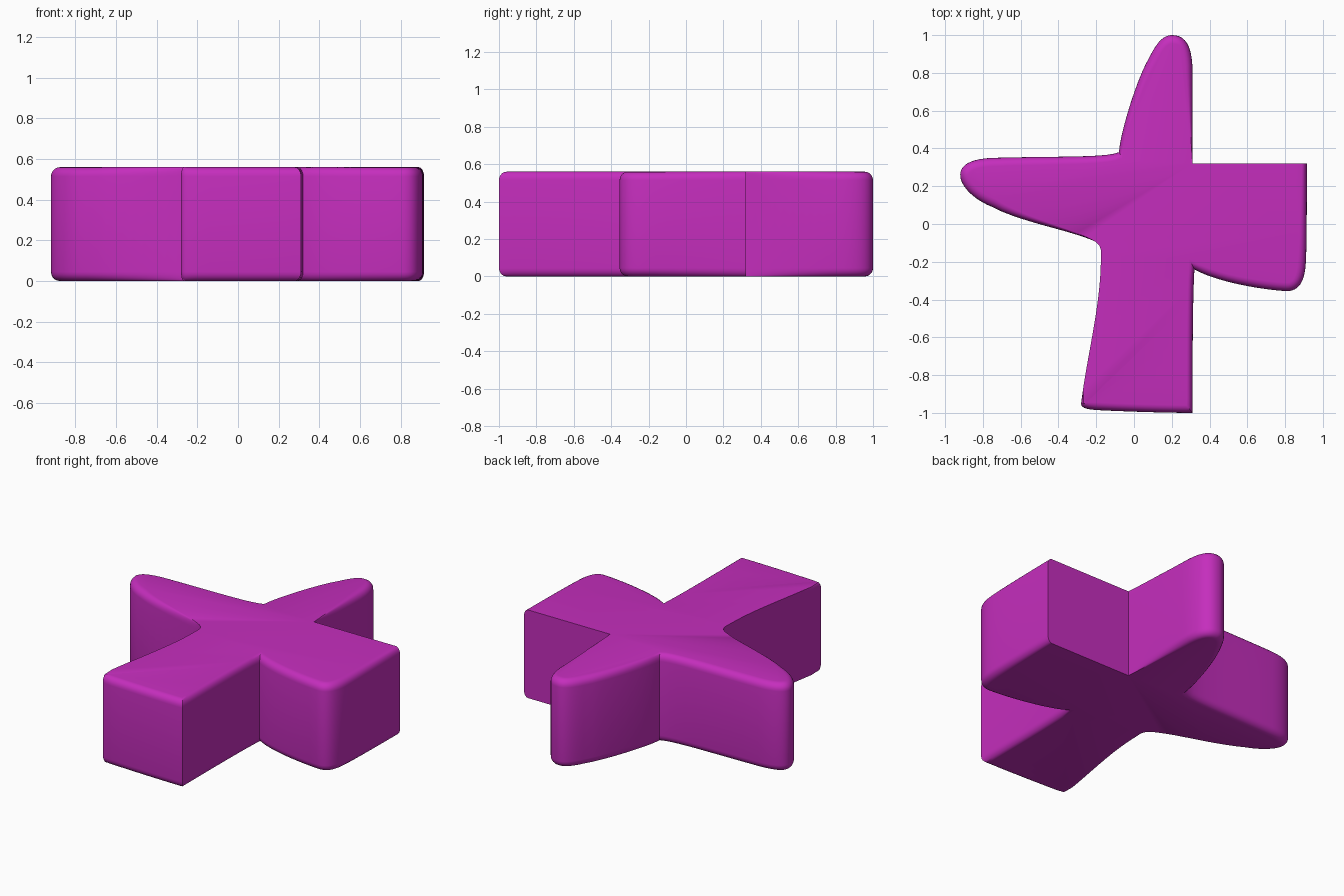
import bpy, bmesh, math
from mathutils import Vector
from mathutils.geometry import interpolate_bezier

cube = bpy.data.objects.get("Cube")
if cube:
    bpy.data.objects.remove(cube)

HEIGHT, ROUND, STEPS, RINGS = 0.56, 0.045, 10, 5

# Outline, counter-clockwise: handle, handle, end point, edge rounding at start and end
START = (0.31, -1.0)
OUTLINE = [
    # front arm, left side
    ((0.31, -0.75), (0.31, -0.4), (0.32, -0.24), 0.7, 0.7),
    # left arm
    ((0.42, -0.3), (0.65, -0.345), (0.8, -0.355), 0.8, 1),
    ((0.87, -0.36), (0.905, -0.31), (0.91, -0.2), 1, 1),
    ((0.915, -0.1), (0.915, 0.1), (0.915, 0.32), 1, 0.6),
    ((0.7, 0.32), (0.5, 0.32), (0.31, 0.32), 0, 0),
    # back arm
    ((0.31, 0.5), (0.312, 0.65), (0.31, 0.8), 0, 0.8),
    ((0.31, 0.95), (0.27, 1.0), (0.2, 1.0), 0.8, 1),
    ((0.15, 1.0), (0.115, 0.95), (0.08, 0.88), 1, 1),
    ((0.02, 0.78), (-0.07, 0.5), (-0.08, 0.38), 1, 0.5),
    # right arm
    ((-0.15, 0.35), (-0.4, 0.36), (-0.75, 0.35), 0.8, 1),
    ((-0.87, 0.345), (-0.92, 0.31), (-0.92, 0.26), 1, 1),
    ((-0.92, 0.2), (-0.85, 0.13), (-0.75, 0.09), 1, 1),
    ((-0.6, 0.01), (-0.35, -0.03), (-0.21, -0.09), 1, 0),
    ((-0.18, -0.11), (-0.17, -0.13), (-0.175, -0.18), 0, 0),
    # front arm, right side and end
    ((-0.175, -0.43), (-0.25, -0.7), (-0.28, -0.95), 0, 0),
    ((-0.28, -0.975), (-0.25, -0.98), (-0.2, -0.985), 0.6, 0.9),
    ((0.0, -0.995), (0.2, -1.0), (0.31, -1.0), 0.9, 0.9),
]


def sample_outline():
    """Return outline points and the rounding of the edge leaving and reaching each one."""
    points, leaving, reaching = [], [], []
    start = Vector(START)
    last_weight = OUTLINE[-1][4]
    for h1, h2, end, w0, w1 in OUTLINE:
        curve = interpolate_bezier(start, Vector(h1), Vector(h2), Vector(end), STEPS + 1)
        for i in range(STEPS):
            w = w0 + (w1 - w0) * i / STEPS
            points.append(Vector(curve[i][:2]))
            leaving.append(w)
            reaching.append(w if i else last_weight)
        start, last_weight = Vector(end), w1
    return points, leaving, reaching


def inset_directions(points, leaving, reaching):
    """Inward move of every point, mitred where two edges meet at a corner."""
    moves = []
    for i, p in enumerate(points):
        a = (p - points[i - 1]).normalized()
        b = (points[(i + 1) % len(points)] - p).normalized()
        na, nb = Vector((-a.y, a.x)), Vector((-b.y, b.x))
        cross = a.x * b.y - a.y * b.x
        if abs(cross) > 0.5:
            moves.append((b * reaching[i] - a * leaving[i]) / cross)
        else:
            moves.append((na + nb).normalized() * (leaving[i] + reaching[i]) / 2)
    return moves


points, leaving, reaching = sample_outline()
moves = inset_directions(points, leaving, reaching)

# Stack of rings: rounded bottom edge, straight wall, rounded top edge
angles = [math.pi / 2 * i / RINGS for i in range(RINGS + 1)]
lower = [(1 - math.sin(t), ROUND * (1 - math.cos(t))) for t in angles]
levels = lower + [(inset, HEIGHT - z) for inset, z in reversed(lower)]

bm = bmesh.new()
rings = []
for inset, z in levels:
    ring = []
    for p, m in zip(points, moves):
        q = p + m * ROUND * inset
        ring.append(bm.verts.new((q.x, q.y, z)))
    rings.append(ring)
count = len(points)
for low, high in zip(rings, rings[1:]):
    for i in range(count):
        j = (i + 1) % count
        bm.faces.new((low[i], low[j], high[j], high[i]))
bm.faces.new(rings[-1])
bm.faces.new(rings[0][::-1])
bm.normal_update()

mesh = bpy.data.meshes.new("cross_block")
bm.to_mesh(mesh)
bm.free()
block = bpy.data.objects.new("cross_block", mesh)
bpy.context.collection.objects.link(block)

# Single magenta colour
magenta = bpy.data.materials.new("magenta")
magenta.use_nodes = True
colour = (0.56, 0.027, 0.51, 1)
magenta.diffuse_color = colour
magenta.node_tree.nodes["Principled BSDF"].inputs["Base Color"].default_value = colour
mesh.materials.append(magenta)

bpy.ops.object.select_all(action="DESELECT")
block.select_set(True)
bpy.context.view_layer.objects.active = block
bpy.ops.object.shade_smooth_by_angle(angle=math.radians(35))
